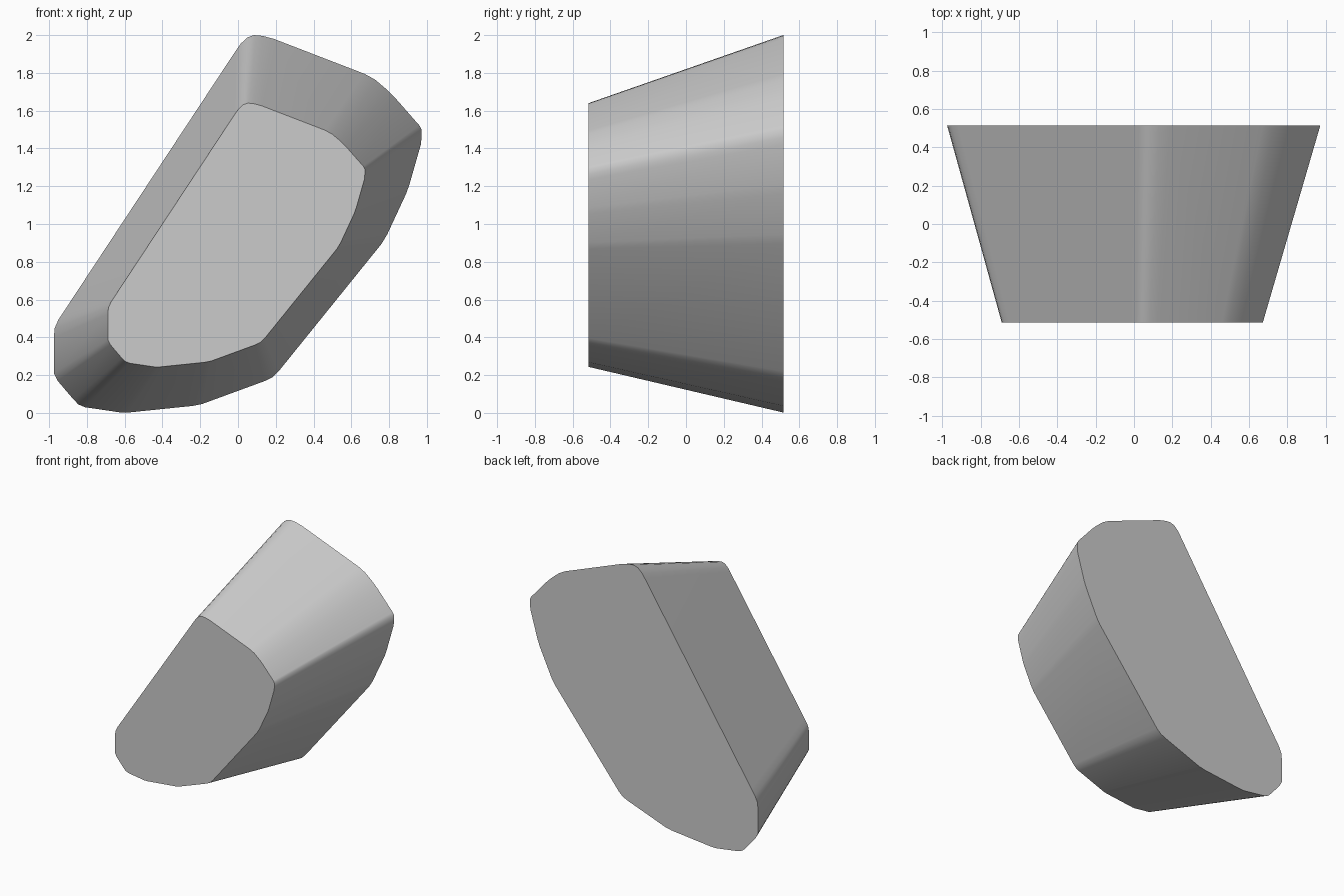
import bpy, bmesh, math

if "Cube" in bpy.data.objects:
    bpy.data.objects.remove(bpy.data.objects["Cube"])

# Outline of the large back face (x, z), counter-clockwise seen from the front
OUTLINE = [
    (-0.970, 0.450), (-0.975, 0.400), (-0.975, 0.210), (-0.955, 0.170),
    (-0.870, 0.070), (-0.845, 0.045), (-0.810, 0.030), (-0.620, 0.002),
    (-0.580, 0.002), (-0.240, 0.037), (-0.190, 0.047), (0.140, 0.168),
    (0.180, 0.187), (0.215, 0.220), (0.760, 0.895), (0.790, 0.945),
    (0.890, 1.160), (0.908, 1.210), (0.968, 1.420), (0.972, 1.460),
    (0.972, 1.500), (0.960, 1.522), (0.830, 1.670), (0.790, 1.710),
    (0.725, 1.765), (0.670, 1.795), (0.190, 1.980), (0.130, 1.996),
    (0.085, 2.000), (0.050, 1.988), (0.015, 1.955), (-0.010, 1.920),
    (-0.920, 0.540), (-0.950, 0.495),
]
HALF_DEPTH = 0.515
TAPER = 0.699            # front face size relative to the back face
SHIFT_X, SHIFT_Z = -0.008, 0.242

grey = bpy.data.materials.new("light_grey")
grey.diffuse_color = (0.6, 0.6, 0.6, 1)
grey.use_nodes = True
grey.node_tree.nodes["Principled BSDF"].inputs["Base Color"].default_value = grey.diffuse_color

# Tapered block: back and front outlines joined by side walls
bm = bmesh.new()
back = [bm.verts.new((x, HALF_DEPTH, z)) for x, z in OUTLINE]
front = [bm.verts.new((x * TAPER + SHIFT_X, -HALF_DEPTH, z * TAPER + SHIFT_Z))
         for x, z in OUTLINE]
bm.faces.new(front)
bm.faces.new(back[::-1])
n = len(OUTLINE)
for i in range(n):
    j = (i + 1) % n
    bm.faces.new((front[i], back[i], back[j], front[j]))
bmesh.ops.recalc_face_normals(bm, faces=bm.faces[:])

mesh = bpy.data.meshes.new("tapered_block")
bm.to_mesh(mesh)
bm.free()
mesh.materials.append(grey)
block = bpy.data.objects.new("tapered_block", mesh)
bpy.context.collection.objects.link(block)

# Smooth rounded walls with crisp cap edges
bpy.context.view_layer.objects.active = block
block.select_set(True)
bpy.ops.object.shade_smooth_by_angle(angle=math.radians(30))
